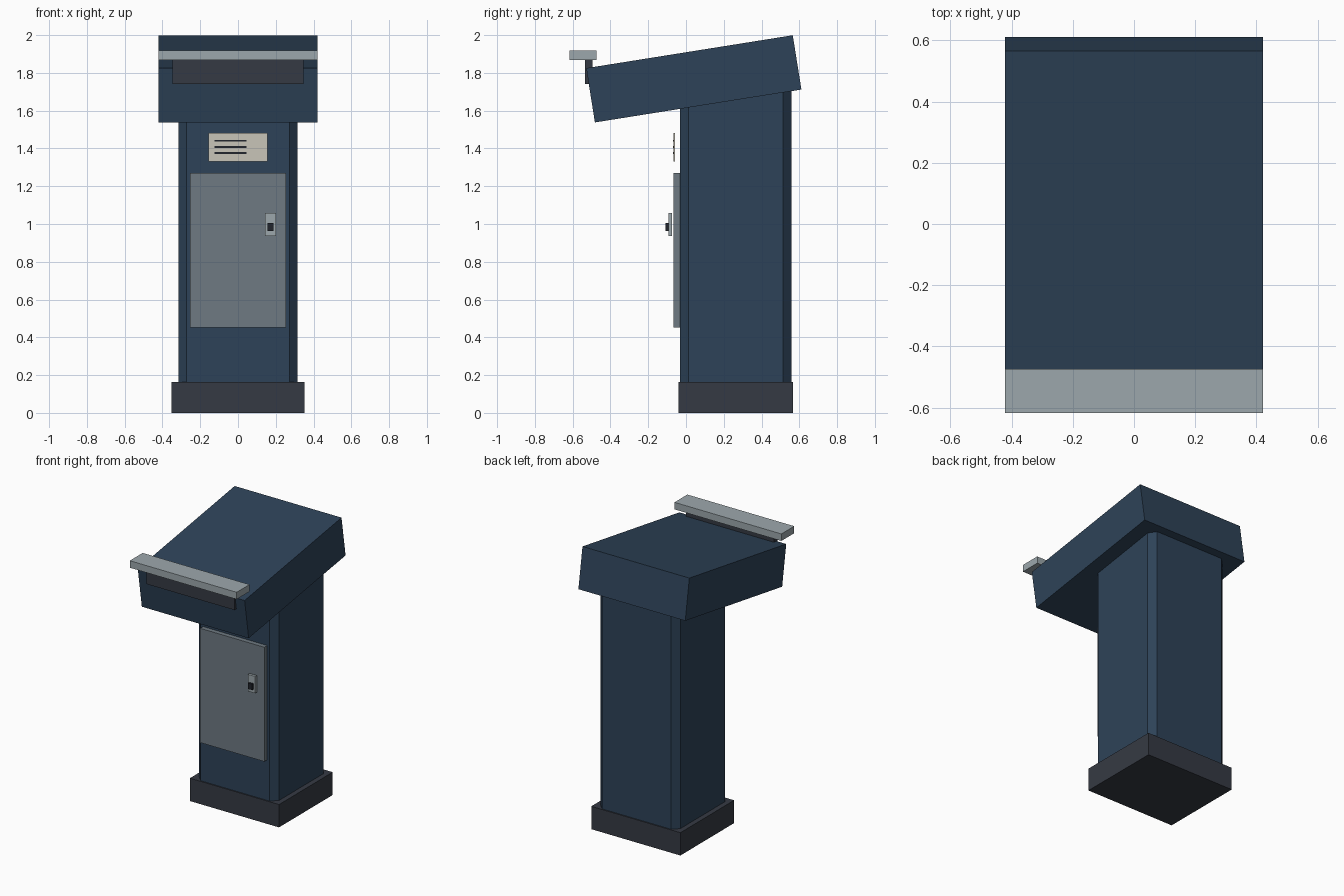
import bpy
import bmesh
import math
from mathutils import Matrix, Vector

cube = bpy.data.objects.get("Cube")
if cube:
    bpy.data.objects.remove(cube, do_unlink=True)


def material(name, rgb):
    m = bpy.data.materials.new(name)
    m.use_nodes = True
    color = (*rgb, 1.0)
    m.diffuse_color = color
    bsdf = next(n for n in m.node_tree.nodes if n.type == 'BSDF_PRINCIPLED')
    bsdf.inputs["Base Color"].default_value = color
    return m


navy = material("navy_paint", (0.027, 0.055, 0.098))
charcoal = material("charcoal", (0.036, 0.042, 0.057))
door_grey = material("door_grey", (0.158, 0.194, 0.225))
steel = material("light_steel", (0.335, 0.39, 0.415))
cream = material("cream_label", (0.58, 0.56, 0.48))
ink = material("dark_ink", (0.015, 0.018, 0.025))


def box(name, x, y, z, mat, tilt=0.0, chamfer=0.0):
    """Box from (low, high) ranges, optionally tilted about x, with chamfered uprights."""
    ranges = (x, y, z)
    centre = Vector([(a + b) / 2 for a, b in ranges])
    size = [b - a for a, b in ranges]
    bm = bmesh.new()
    bmesh.ops.create_cube(bm, size=1.0, matrix=Matrix.Diagonal((*size, 1.0)))
    if chamfer:
        uprights = [e for e in bm.edges
                    if abs(e.verts[0].co.z - e.verts[1].co.z) > size[2] / 2]
        bmesh.ops.bevel(bm, geom=uprights, offset=chamfer, segments=1, affect='EDGES')
    mesh = bpy.data.meshes.new(name)
    bm.to_mesh(mesh)
    bm.free()
    mesh.materials.append(mat)
    obj = bpy.data.objects.new(name, mesh)
    obj.location = centre
    obj.rotation_euler.x = tilt
    bpy.context.collection.objects.link(obj)
    return obj


def sym(half):
    return (-half, half)


# Plinth and chamfered column
box("plinth", sym(0.352), (-0.04, 0.566), (0, 0.163), charcoal)
box("column", sym(0.316), (-0.032, 0.558), (0.163, 1.75), navy, chamfer=0.044)

# Sloping top housing
box("top_housing", sym(0.422), (-0.512, 0.595), (1.623, 1.914), navy, tilt=math.radians(9.05))

# Front rail and the dark bracket that carries it
box("rail_bracket", sym(0.347), (-0.536, -0.495), (1.74, 1.868), charcoal)
box("front_rail", sym(0.422), (-0.618, -0.473), (1.868, 1.918), steel)

# Access door with latch
box("door", sym(0.253), (-0.065, -0.032), (0.453, 1.269), door_grey)
box("latch_plate", (0.143, 0.2), (-0.093, -0.074), (0.937, 1.057), steel)
box("latch_knob", (0.156, 0.188), (-0.108, -0.093), (0.962, 1.004), ink)

# Notice plate with printed lines
box("notice_plate", sym(0.157), (-0.066, -0.058), (1.332, 1.481), cream)
for i, (z, h) in enumerate(((1.441, 0.003), (1.408, 0.005), (1.376, 0.005))):
    box(f"notice_line_{i + 1}", (-0.125, 0.046), (-0.069, -0.066), (z - h, z + h), ink)
